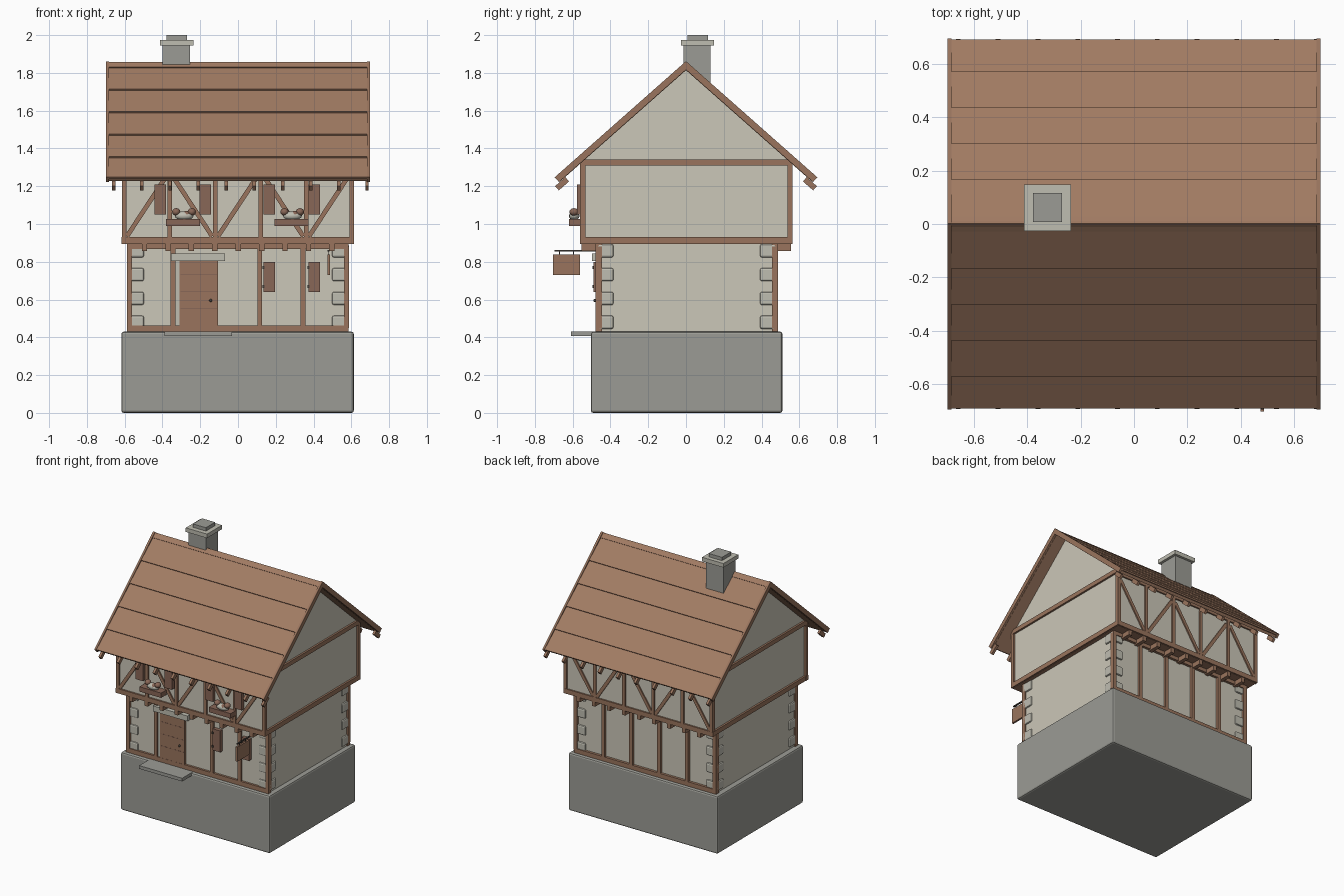
import bpy, bmesh, math
from mathutils import Matrix, Vector

old = bpy.data.objects.get("Cube")
if old:
    bpy.data.objects.remove(old)


def material(name, r, g, b):
    m = bpy.data.materials.new(name)
    m.use_nodes = True
    m.diffuse_color = (r, g, b, 1)
    m.node_tree.nodes["Principled BSDF"].inputs["Base Color"].default_value = (r, g, b, 1)
    return m


PLASTER = material("plaster", 0.60, 0.57, 0.48)
TIMBER = material("timber", 0.32, 0.175, 0.11)
ROOF = material("roof_boards", 0.36, 0.20, 0.125)
STONE = material("stone", 0.33, 0.33, 0.30)
PALE = material("pale_stone", 0.52, 0.51, 0.44)
SHUTTER = material("shutter_wood", 0.25, 0.135, 0.095)
IRON = material("iron", 0.07, 0.06, 0.05)


def finish(name, bm, mat):
    mesh = bpy.data.meshes.new(name)
    bm.to_mesh(mesh)
    bm.free()
    mesh.materials.append(mat)
    ob = bpy.data.objects.new(name, mesh)
    bpy.context.scene.collection.objects.link(ob)
    return ob


def block(name, mat, center, size, tilt=0, axis='X', bevel=0):
    """Box given by centre and size, turned about one axis."""
    bm = bmesh.new()
    bmesh.ops.create_cube(bm, size=1, matrix=Matrix.Diagonal((*size, 1)))
    if bevel:
        bmesh.ops.bevel(bm, geom=bm.edges[:], offset=bevel, segments=2,
                        profile=0.5, affect='EDGES')
    bm.transform(Matrix.Translation(center) @ Matrix.Rotation(tilt, 4, axis))
    return finish(name, bm, mat)


def box(name, mat, xs, ys, zs, bevel=0):
    """Box given by its limits on each axis."""
    lims = [sorted(v) for v in (xs, ys, zs)]
    return block(name, mat, [(a + b) / 2 for a, b in lims],
                 [b - a for a, b in lims], bevel=bevel)


def ball(name, mat, center, radii):
    bm = bmesh.new()
    bmesh.ops.create_uvsphere(bm, u_segments=12, v_segments=8, radius=1)
    bm.transform(Matrix.Translation(center) @ Matrix.Diagonal((*radii, 1)))
    for f in bm.faces:
        f.smooth = True
    return finish(name, bm, mat)


def brace(name, x0, z0, x1, z1, y):
    """Slanted timber in a wall plane."""
    d = Vector((x1 - x0, 0, z1 - z0))
    block(name, TIMBER, ((x0 + x1) / 2, y, (z0 + z1) / 2),
          (0.024, 0.02, d.length), math.atan2(d.x, d.z), 'Y')


# Stone base and ground floor
box("stone_base", STONE, (-0.617, 0.613), (-0.503, 0.51), (0, 0.43), 0.012)
box("ground_floor_walls", PLASTER, (-0.577, 0.577), (-0.462, 0.467), (0.42, 0.9))

# Upper floor with gables in one extruded profile
bm = bmesh.new()
profile = [(-0.548, 0.9), (0.553, 0.9), (0.553, 1.33), (0.002, 1.825), (-0.548, 1.33)]
face = bm.faces.new([bm.verts.new((-0.6, y, z)) for y, z in profile])
ext = bmesh.ops.extrude_face_region(bm, geom=[face])
bmesh.ops.translate(bm, vec=(1.2, 0, 0),
                    verts=[v for v in ext["geom"] if isinstance(v, bmesh.types.BMVert)])
bmesh.ops.recalc_face_normals(bm, faces=bm.faces[:])
finish("upper_walls", bm, PLASTER)
box("jetty_floor", TIMBER, (-0.605, 0.605), (-0.552, 0.556), (0.893, 0.91))

# Timber frame, joists and braces on front and back
for side, label in ((-1, "front"), (1, "back")):
    low = (0.004 + side * 0.482, 0.004 + side * 0.45)
    up = (0.002 + side * 0.562, 0.002 + side * 0.535)
    box(label + "_sill", TIMBER, (-0.588, 0.585), low, (0.43, 0.463))
    box(label + "_ground_plate", TIMBER, (-0.588, 0.585), low, (0.867, 0.895))
    box(label + "_jetty_beam", TIMBER, (-0.617, 0.613), up, (0.895, 0.93))
    box(label + "_wall_plate", TIMBER, (-0.61, 0.61), up, (1.285, 1.315))
    for i in range(6):
        x = -0.575 + 0.23 * i
        if side == 1 or i != 2:
            box(label + "_ground_post", TIMBER, (x - 0.013, x + 0.013), low, (0.45, 0.88))
        x = -0.603 + 0.241 * i
        box(label + "_upper_post", TIMBER, (x - 0.012, x + 0.012), up, (0.92, 1.3))
        if i < 5:
            a, b = x + 0.015, x + 0.225
            if i % 2:
                a, b = b, a
            brace(label + "_brace", a, 0.935, b, 1.255, 0.002 + side * 0.55)
    for i in range(9):
        x = -0.495 + 0.124 * i
        box(label + "_joist_end", TIMBER, (x - 0.014, x + 0.014),
            (side * 0.46, 0.002 + side * 0.555), (0.858, 0.895))

# Gable beams, corner posts and quoins
for sx in (-1, 1):
    gx = (sx * 0.59, sx * 0.614)
    box("gable_tie_beam", TIMBER, gx, (-0.56, 0.565), (1.31, 1.342))
    box("gable_jetty_beam", TIMBER, gx, (-0.56, 0.565), (0.895, 0.93))
    for sy in (-1, 1):
        box("gable_corner_post", TIMBER, gx,
            (0.002 + sy * 0.562, 0.002 + sy * 0.542), (0.9, 1.33))
        box("ground_corner_post", TIMBER, (sx * 0.56, sx * 0.586),
            (0.004 + sy * 0.481, 0.004 + sy * 0.462), (0.43, 0.895))
        for k in range(4):
            z = 0.48 + 0.126 * k
            box("quoin", PALE, (sx * 0.498, sx * 0.588),
                (0.004 + sy * 0.475, 0.004 + sy * 0.388), (z - 0.035, z + 0.035), 0.01)

# Roof: sloped slabs, overlapping board courses, bargeboards, rafter tails
PITCH = math.atan2(0.61, 0.69)
APEX = 1.858


def slope_block(name, mat, side, x, width, s0, s1, n, thick, lean=0):
    """Box lying on a roof slope between two distances from the ridge."""
    s = (s0 + s1) / 2
    y = s * math.cos(PITCH) + n * math.sin(PITCH)
    z = APEX - s * math.sin(PITCH) + n * math.cos(PITCH)
    block(name, mat, (x, side * y, z), (width, s1 - s0, thick), -side * (PITCH - lean))


for side in (-1, 1):
    slope_block("roof_slab", ROOF, side, 0, 1.37, 0, 0.915, -0.023, 0.02)
    edges = [0.0] + [0.04 + 0.18 * k for k in range(5)] + [0.922]
    for a, b in zip(edges, edges[1:]):
        slope_block("roof_course", ROOF, side, 0, 1.372, a, b, -0.008, 0.012,
                    0.045 if b - a > 0.1 else 0)
    for sx in (-1, 1):
        slope_block("bargeboard", TIMBER, side, sx * 0.691, 0.016, 0, 0.925, -0.014, 0.034)
    for i in range(10):
        x = -0.658 + 0.149 * i
        block("rafter_tail", TIMBER, (x, side * 0.656, 1.213),
              (0.018, 0.072, 0.03), -side * PITCH)

# Chimney
box("chimney_shaft", STONE, (-0.4, -0.255), (-0.013, 0.13), (1.65, 1.95))
box("chimney_cap", PALE, (-0.412, -0.236), (-0.027, 0.148), (1.945, 1.975))
box("chimney_top", STONE, (-0.378, -0.27), (0.008, 0.116), (1.97, 2.0))

# Door with jamb, lintel, knob and step
box("door", TIMBER, (-0.31, -0.107), (-0.477, -0.45), (0.463, 0.81))
for z in (0.55, 0.64, 0.73):
    box("door_groove", SHUTTER, (-0.305, -0.112), (-0.478, -0.47), (z, z + 0.004))
box("door_jamb", PALE, (-0.335, -0.31), (-0.47, -0.45), (0.463, 0.81))
box("door_lintel", PALE, (-0.355, -0.07), (-0.497, -0.45), (0.803, 0.843))
ball("door_knob", IRON, (-0.145, -0.482, 0.595), (0.008, 0.008, 0.008))
box("door_step", STONE, (-0.388, -0.033), (-0.61, -0.48), (0.408, 0.432))

# Shutters with iron hinges
for x in (0.165, 0.403):
    box("ground_shutter", SHUTTER, (x - 0.031, x + 0.031), (-0.49, -0.455), (0.64, 0.8))
    for z in (0.67, 0.77):
        box("hinge", IRON, (x - 0.036, x - 0.024), (-0.494, -0.46), (z - 0.008, z + 0.008))
for x in (-0.411, -0.173, 0.165, 0.403):
    box("upper_shutter", SHUTTER, (x - 0.031, x + 0.031), (-0.577, -0.54), (1.05, 1.21))

# Flower boxes with blooms
for x in (-0.29, 0.283):
    box("flower_box", SHUTTER, (x - 0.09, x + 0.09), (-0.62, -0.555), (0.99, 1.026))
    ball("pale_bloom", PALE, (x + 0.005, -0.592, 1.043), (0.05, 0.028, 0.024))
    for dx, dz in ((-0.037, 1.064), (0.045, 1.064), (0.018, 1.05)):
        ball("brown_bloom", SHUTTER, (x + dx, -0.593, dz), (0.022, 0.024, 0.02))

# Hanging sign board on its bracket
box("sign_bracket", IRON, (0.475, 0.485), (-0.695, -0.47), (0.854, 0.862))
box("sign_board", TIMBER, (0.473, 0.487), (-0.703, -0.562), (0.73, 0.838))
for y in (-0.67, -0.595):
    box("sign_hanger", IRON, (0.478, 0.482), (y - 0.003, y + 0.003), (0.835, 0.858))
